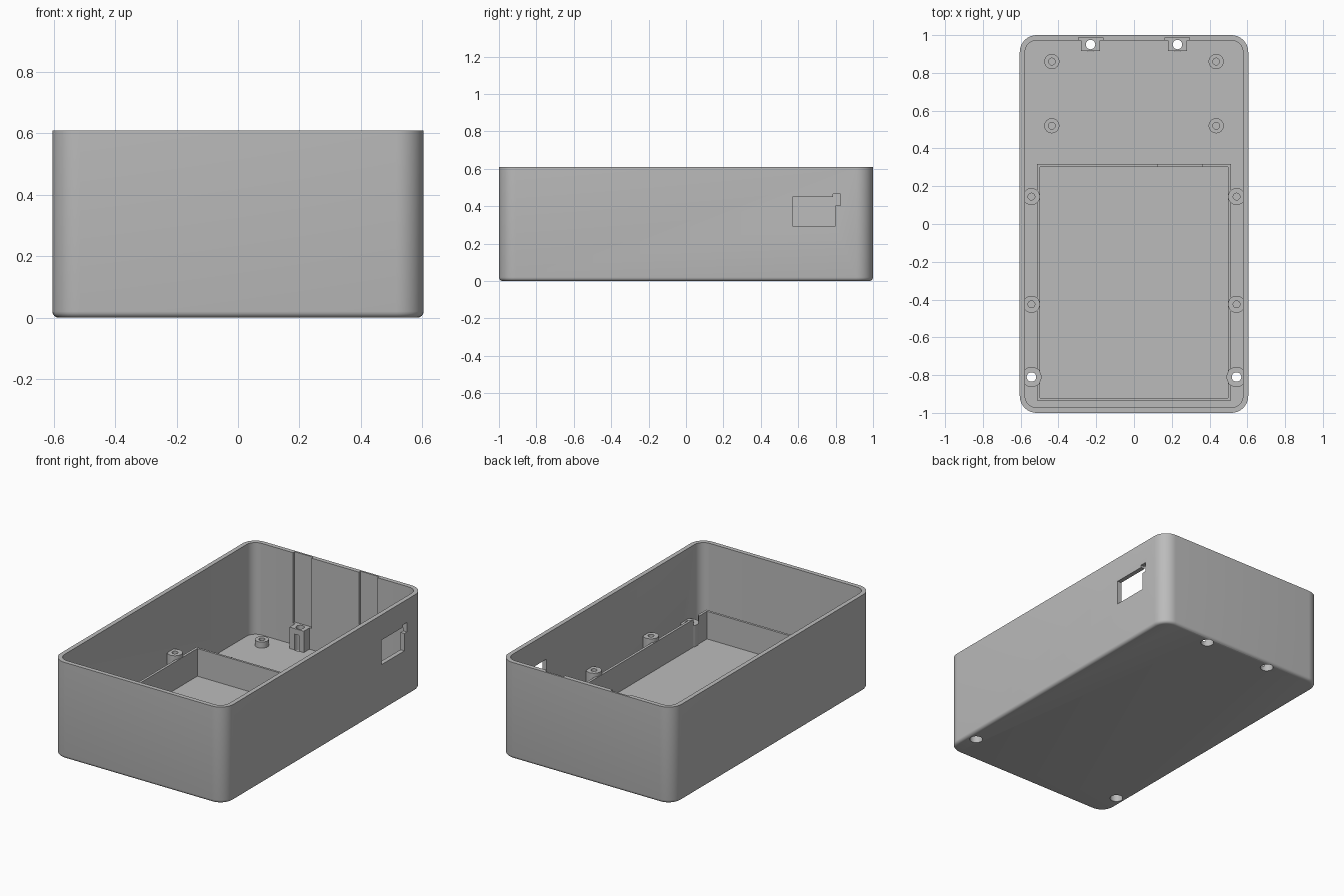
import bpy, bmesh
from math import sin, cos, pi

if "Cube" in bpy.data.objects:
    bpy.data.objects.remove(bpy.data.objects["Cube"], do_unlink=True)

grey = bpy.data.materials.new("grey plastic")
grey.use_nodes = True
GREY = (0.5, 0.5, 0.5, 1)
grey.diffuse_color = GREY
grey.node_tree.nodes["Principled BSDF"].inputs["Base Color"].default_value = GREY

HX, HY, H = 0.605, 1.0, 0.61
WALL, FLOOR, R = 0.028, 0.03, 0.09
LOW_TOP, POST_TOP, TRAY_TOP = 0.165, 0.228, 0.205


def loft(name, rings, cyclic=False):
    """Skin equal-length rings of points into a closed solid."""
    bm = bmesh.new()
    loops = [[bm.verts.new(p) for p in ring] for ring in rings]
    pairs = list(zip(loops, loops[1:]))
    if cyclic:
        pairs.append((loops[-1], loops[0]))
    else:
        bm.faces.new(loops[0][::-1])
        bm.faces.new(loops[-1])
    for a, b in pairs:
        n = len(a)
        for i in range(n):
            j = (i + 1) % n
            bm.faces.new((a[i], a[j], b[j], b[i]))
    bmesh.ops.recalc_face_normals(bm, faces=bm.faces)
    mesh = bpy.data.meshes.new(name)
    bm.to_mesh(mesh)
    bm.free()
    mesh.materials.append(grey)
    obj = bpy.data.objects.new(name, mesh)
    bpy.context.scene.collection.objects.link(obj)
    return obj


def rounded(inset, z, steps=10):
    """Rounded rectangle, inset from the outer outline."""
    r = R - inset
    pts = []
    for k, (sx, sy) in enumerate([(1, 1), (-1, 1), (-1, -1), (1, -1)]):
        for s in range(steps + 1):
            a = (k + s / steps) * pi / 2
            pts.append((sx * (HX - R) + r * cos(a), sy * (HY - R) + r * sin(a), z))
    return pts


def rect(x0, x1, y0, y1, z):
    return [(x0, y0, z), (x1, y0, z), (x1, y1, z), (x0, y1, z)]


def box(name, x0, x1, y0, y1, z0, z1):
    return loft(name, [rect(x0, x1, y0, y1, z) for z in (z0, z1)])


def turned(name, x, y, profile, n=32):
    """Solid of revolution from (radius, z) pairs."""
    return loft(name, [[(x + r * cos(2 * pi * i / n), y + r * sin(2 * pi * i / n), z)
                        for i in range(n)] for r, z in profile])


def cut(obj, *cutters):
    for c in cutters:
        mod = obj.modifiers.new("cut", 'BOOLEAN')
        mod.operation, mod.solver, mod.object = 'DIFFERENCE', 'EXACT', c
        bpy.context.view_layer.objects.active = obj
        bpy.ops.object.modifier_apply(modifier=mod.name)


# Open shell with a rounded bottom edge
F = 0.02
outer = [rounded(F * (1 - sin(t * pi / 8)), F * (1 - cos(t * pi / 8))) for t in range(5)]
shell = loft("case_shell", outer + [rounded(0, H), rounded(WALL, H), rounded(WALL, FLOOR)])

# Cutters for the through screws, each with a wide bore from below
SCREWS = [(-0.23, 0.95), (0.23, 0.95), (-0.543, -0.81), (0.543, -0.81)]
bores = [turned("screw_cutter", x, y, [(0.038, -0.1), (0.038, 0.13), (0.025, 0.13), (0.025, 0.4)])
         for x, y in SCREWS]

# Side port with a small corner notch
port = [(0.57, 0.295), (0.80, 0.295), (0.80, 0.405), (0.825, 0.405),
        (0.825, 0.465), (0.785, 0.465), (0.785, 0.45), (0.57, 0.45)]
port_cutter = loft("port_cutter", [[(x, y, z) for y, z in port] for x in (0.55, 0.65)])

# Recesses in the back wall above the screw blocks
recesses = [box("recess_cutter", x - 0.065, x + 0.065, 0.95, 0.988, LOW_TOP, 0.7)
            for x, y in SCREWS[:2]]
cut(shell, port_cutter, *recesses, *bores)
parts = [shell]

# Rear screw blocks and front screw posts
for (x, y), bore in zip(SCREWS, bores):
    if y > 0:
        part = box("rear_screw_block", x - 0.05, x + 0.05, 0.915, 0.985, FLOOR - 0.01, LOW_TOP)
    else:
        part = turned("front_screw_post", x, y, [(0.053, FLOOR - 0.01), (0.053, LOW_TOP)])
    cut(part, bore)
    parts.append(part)

# Tray frame, lowered over the front posts and along the back wall
tray = loft("tray_frame", [rect(-0.513, 0.513, -0.935, 0.317, FLOOR - 0.005),
                           rect(-0.513, 0.513, -0.935, 0.317, TRAY_TOP),
                           rect(-0.497, 0.497, -0.92, 0.303, TRAY_TOP),
                           rect(-0.497, 0.497, -0.92, 0.303, FLOOR - 0.005)], cyclic=True)
clearances = [turned("clearance_cutter", x, y, [(0.053, LOW_TOP), (0.053, 0.4)])
              for x, y in SCREWS[2:]]
slot = box("slot_cutter", 0.127, 0.363, 0.29, 0.33, 0.13, 0.4)
cut(tray, slot, *clearances, *bores[2:])
parts.append(tray)


# Hollow posts with blind pilot holes
def post(name, x, y, r, hole, top):
    return turned(name, x, y, [(r, FLOOR - 0.01), (r, top), (hole, top), (hole, FLOOR + 0.005)])


for s in (-1, 1):
    for y in (0.145, -0.425):
        parts.append(post("side_post", s * 0.543, y, 0.045, 0.018, POST_TOP))
    for y in (0.86, 0.52):
        parts.append(post("board_standoff", s * 0.435, y, 0.04, 0.018, 0.068))

for c in [port_cutter, slot, *recesses, *bores, *clearances]:
    bpy.data.objects.remove(c, do_unlink=True)

# Smooth curves, sharp edges
bpy.ops.object.select_all(action='DESELECT')
for p in parts:
    p.select_set(True)
bpy.context.view_layer.objects.active = shell
bpy.ops.object.shade_smooth_by_angle(angle=0.6)
